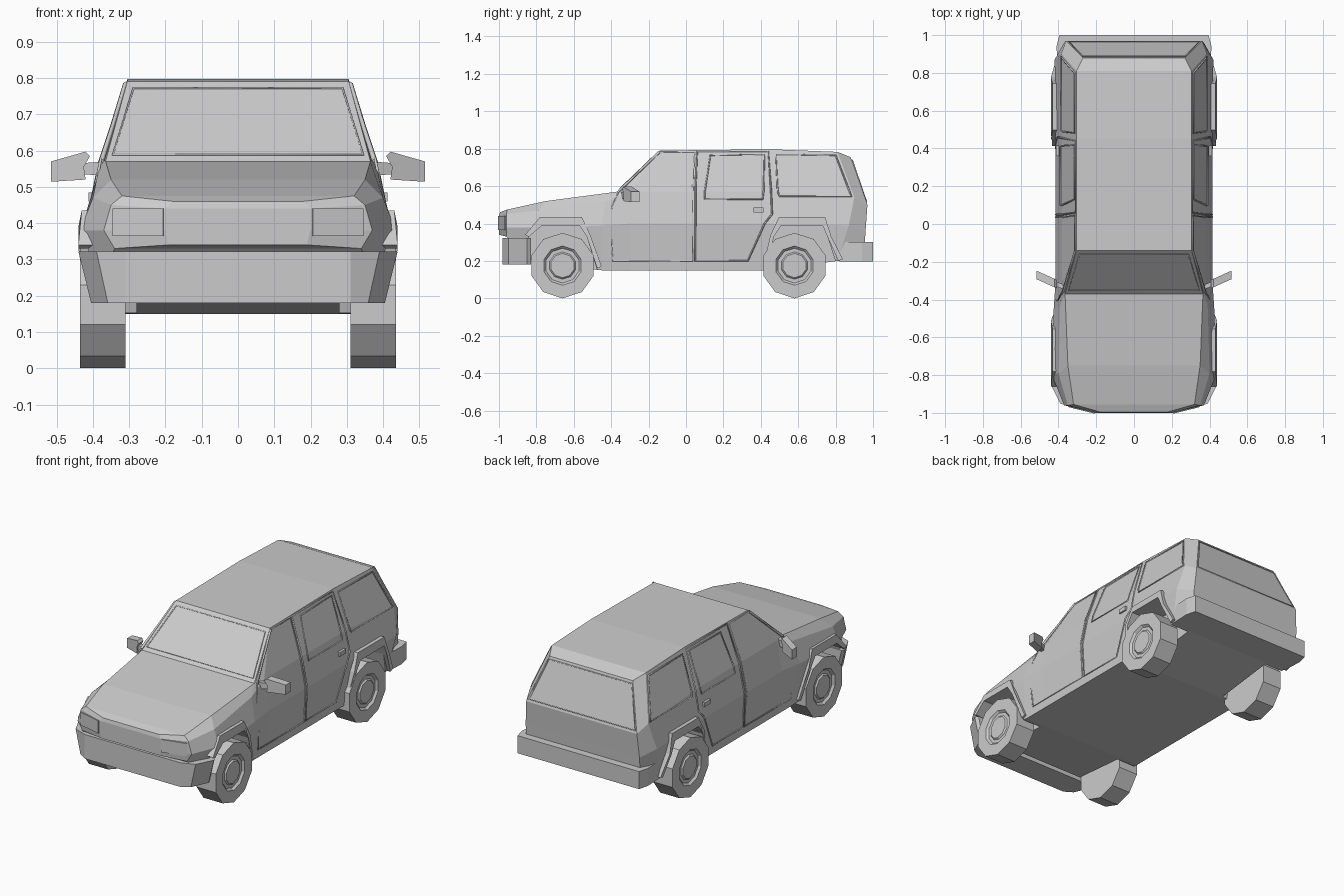
import bpy, bmesh, math
from mathutils import Vector

if "Cube" in bpy.data.objects:
    bpy.data.objects.remove(bpy.data.objects["Cube"], do_unlink=True)

grey = bpy.data.materials.new("body grey")
grey.use_nodes = True
grey.diffuse_color = (0.6, 0.6, 0.6, 1)
grey.node_tree.nodes["Principled BSDF"].inputs["Base Color"].default_value = (0.6, 0.6, 0.6, 1)


def finish(name, bm):
    bmesh.ops.recalc_face_normals(bm, faces=bm.faces)
    mesh = bpy.data.meshes.new(name)
    bm.to_mesh(mesh)
    bm.free()
    obj = bpy.data.objects.new(name, mesh)
    bpy.context.collection.objects.link(obj)
    mesh.materials.append(grey)
    return obj


def prism(name, outline, axis, low, high, warp=None):
    """Extrude a 2D outline along x, y or z; warp may move each point."""
    bm = bmesh.new()
    rings = []
    for level in (low, high):
        ring = []
        for p in outline:
            co = list(p)
            co.insert(axis, level)
            ring.append(bm.verts.new(warp(*co) if warp else co))
        rings.append(ring)
        bm.faces.new(ring)
    n = len(outline)
    for i in range(n):
        j = (i + 1) % n
        bm.faces.new((rings[0][i], rings[0][j], rings[1][j], rings[1][i]))
    return finish(name, bm)


def trim(name, points, radius=0.005, closed=True):
    """Thin four-sided strip along a path."""
    curve = bpy.data.curves.new(name, "CURVE")
    curve.dimensions = "3D"
    curve.bevel_depth = radius
    curve.bevel_resolution = 0
    spline = curve.splines.new("POLY")
    spline.points.add(len(points) - 1)
    for sp, p in zip(spline.points, points):
        sp.co = (*p, 1)
    spline.use_cyclic_u = closed
    curve.materials.append(grey)
    obj = bpy.data.objects.new(name, curve)
    bpy.context.collection.objects.link(obj)
    bpy.ops.object.select_all(action="DESELECT")
    obj.select_set(True)
    bpy.context.view_layer.objects.active = obj
    bpy.ops.object.convert(target="MESH")
    return obj


def both(outline):
    """Complete a half outline (x, y) with its mirror image."""
    return outline + [(-x, y) for x, y in reversed(outline)]


# Body shell: stations of floor, waist, shoulder and top edge points
stations = [
    [(.19, -1, .34), (.20, -1, .38), (.20, -1, .44), (.18, -.995, .46)],
    [(.34, -.96, .33), (.37, -.96, .38), (.35, -.96, .45), (.32, -.955, .475)],
    [(.41, -.80, .18), (.435, -.80, .38), (.40, -.79, .47), (.35, -.75, .52)],
    [(.40, -.45, .15), (.425, -.45, .39), (.39, -.43, .52), (.365, -.37, .57)],
    [(.40, -.30, .15), (.415, -.30, .40), (.38, -.30, .57), (.305, -.14, .79)],
    [(.40, .42, .15), (.415, .42, .40), (.38, .44, .57), (.305, .45, .797)],
    [(.40, .81, .20), (.42, .87, .39), (.385, .90, .54), (.305, .81, .783)],
    [(.37, .95, .20), (.37, .96, .36), (.36, .97, .50), (.27, .88, .755)],
]
bm = bmesh.new()
rings = []
for st in stations:
    full = st + [(-x, y, z) for x, y, z in reversed(st)]
    rings.append([bm.verts.new(p) for p in full])
for a, b in zip(rings, rings[1:]):
    for i in range(8):
        j = (i + 1) % 8
        bm.faces.new((a[i], a[j], b[j], b[i]))
for ring in (rings[0], rings[-1]):
    for i in range(3):
        bm.faces.new((ring[i], ring[i + 1], ring[6 - i], ring[7 - i]))
body = finish("body_shell", bm)

# Wheel arches cut into the body, with raised lips around them
arches = {
    "front": [(-.84, .10), (-.84, .33), (-.77, .39), (-.57, .39), (-.53, .33), (-.46, .10)],
    "rear": [(.42, .10), (.47, .33), (.51, .39), (.73, .39), (.76, .32), (.83, .10)],
}
for end, outline in arches.items():
    for sign, side in ((1, "left"), (-1, "right")):
        cutter = prism("arch_cutter", outline, 0, sign * .28, sign * .6)
        cutter.hide_render = True
        mod = body.modifiers.new("arch", "BOOLEAN")
        mod.operation = "DIFFERENCE"
        mod.solver = "EXACT"
        mod.object = cutter
        bpy.context.view_layer.objects.active = body
        bpy.ops.object.modifier_apply(modifier=mod.name)
        bpy.data.objects.remove(cutter, do_unlink=True)

        inner = outline[1:-1]
        mid = sum(p[0] for p in inner) / 4
        inner = inner + [(outline[-1][0] - .015, .16 if end == "front" else .20)]
        if end == "rear":
            inner = [(.435, .17)] + inner
        outer = [(mid + (y - mid) * 1.12, z + (.045 if z > .35 else .01)) for y, z in inner]
        prism(end + "_arch_lip_" + side, inner + outer[::-1], 0, sign * .38, sign * .44,
              lambda x, y, z: (x * (1 - max(0, z - .4) * .6 - max(0, .33 - z) * .35), y, z))

# Bumpers
prism("front_bumper", both([(.31, -.98), (.39, -.95), (.44, -.85), (.43, -.83)]), 2, .18, .322,
      lambda x, y, z: (x * (.92 if z < .3 and abs(x) > .35 else 1), y, z))
prism("rear_bumper", both([(.405, .82), (.41, .94), (.395, 1.0)]), 2, .197, .30)

# Wheels with recessed hubs
for end, wy in (("front", -.66), ("rear", .58)):
    for sign, side in ((1, "left"), (-1, "right")):
        rim = [(wy + .175 * math.sin(k * math.tau / 10), .175 - .175 * math.cos(k * math.tau / 10))
               for k in range(10)]
        wheel = prism(end + "_wheel_" + side, rim, 0, sign * .31, sign * .435)
        bm = bmesh.new()
        bm.from_mesh(wheel.data)
        face = max(bm.faces, key=lambda f: f.calc_center_median().x * sign)
        for thickness, depth in ((.07, 0), (.012, -.012), (.02, 0), (.008, .008)):
            bmesh.ops.inset_region(bm, faces=[face], thickness=thickness, depth=depth)
        bm.to_mesh(wheel.data)
        bm.free()


def side_x(z):
    """Half width of the cabin side at a height."""
    if z > .57:
        return .38 - (z - .57) * .335
    if z > .40:
        return .415 - (z - .40) * .206
    return .40 + (z - .15) * .06


# Door seams, window frames, handles and mirrors on each side
side_lines = {
    "front_door_seam": [(-.39, .20), (.035, .20), (.035, .40), (.035, .57), (.045, .78),
                        (-.14, .78), (-.36, .575), (-.405, .46), (-.40, .40)],
    "rear_door_seam": [(.05, .20), (.33, .20), (.42, .40), (.46, .45), (.455, .57),
                       (.44, .785), (.06, .785), (.05, .57), (.05, .40)],
    "rear_door_window_frame": [(.10, .53), (.10, .57), (.13, .765), (.42, .77), (.415, .57), (.41, .53)],
    "rear_side_window_frame": [(.50, .545), (.49, .57), (.48, .77), (.80, .765), (.875, .57), (.885, .545)],
}
for sign, side in ((1, "left"), (-1, "right")):
    for name, pts in side_lines.items():
        trim(name + "_" + side, [(sign * side_x(z), y, z) for y, z in pts])
    trim("front_pillar_trim_" + side,
         [(sign * .375, -.36, .572), (sign * .31, -.14, .785)], .007, False)
    prism("door_handle_" + side, [(.36, .46), (.415, .46), (.415, .485), (.36, .485)],
          0, sign * .39, sign * .412)

    def sweep(x, y, z):
        return (x, y + (abs(x) - .41) * .45, z)
    housing = [(.42, .52), (.515, .514), (.515, .57), (.42, .597), (.408, .585), (.425, .555)]
    prism("mirror_housing_" + side, [(sign * x, z) for x, z in housing], 1, -.34, -.295, sweep)
    arm = [(.365, .53), (.43, .535), (.43, .565), (.365, .57)]
    prism("mirror_arm_" + side, [(sign * x, z) for x, z in arm], 1, -.33, -.305, sweep)

    # Headlamp plate lying on the angled nose corner
    a, b = Vector((.205, -.999, 0)), Vector((.345, -.964, 0))
    out = Vector((.06, -.24, 0)).normalized() * .006
    lamp = [(p.x * sign, p.y) for p in (a, b, b + out, a + out)]
    prism("headlamp_" + side, lamp, 2, .365, .44)

# Front and rear glass frames and grille plate
trim("windscreen_frame", [(-.345, -.352, .588), (.345, -.352, .588),
                          (.288, -.16, .772), (-.288, -.16, .772)], .004)
trim("rear_window_frame", [(-.345, .965, .515), (.345, .965, .515),
                           (.27, .888, .74), (-.27, .888, .74)], .004)
prism("grille", both([(.17, .355), (.19, .39), (.18, .44)]), 1, -1.0, -.992)
